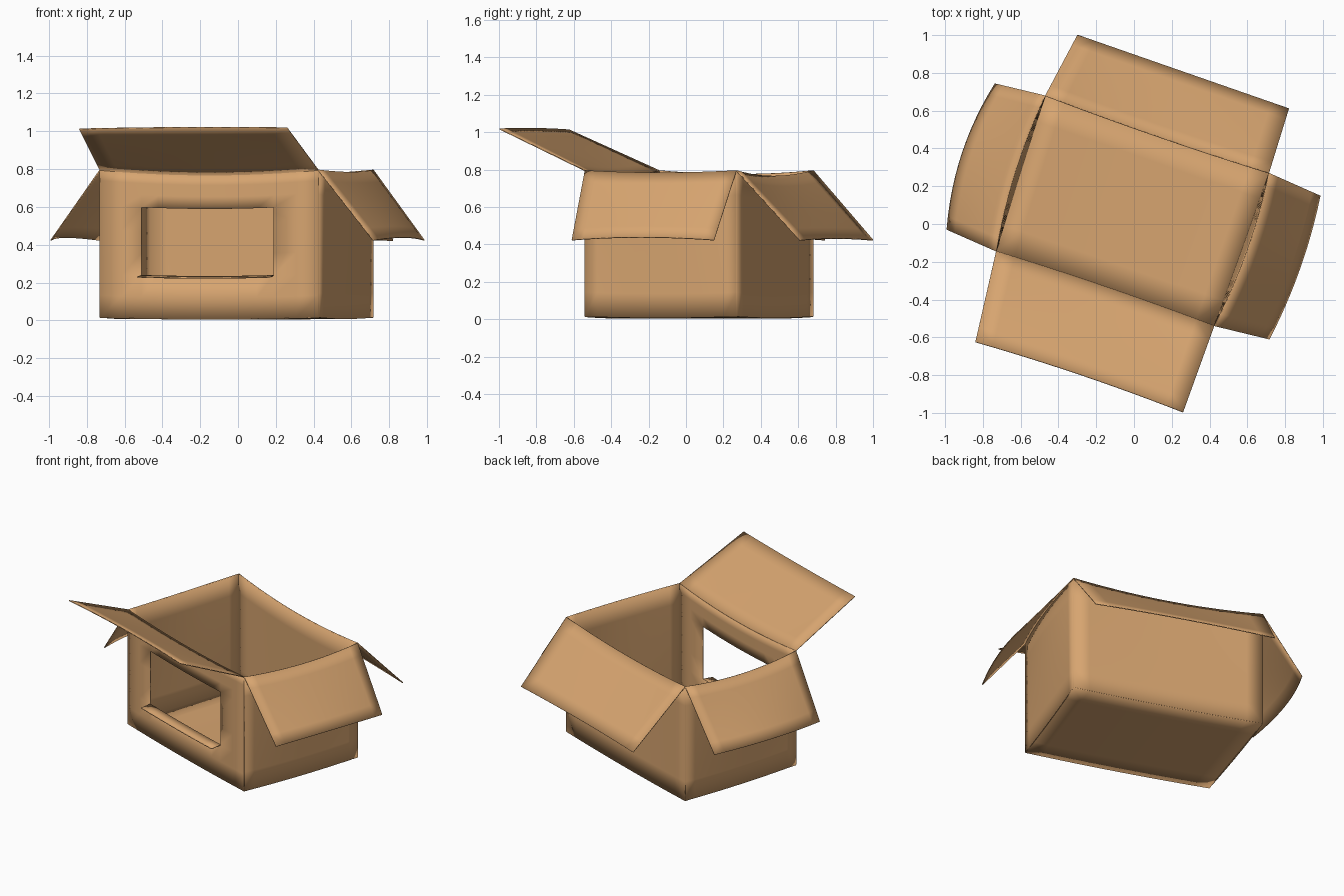
import bpy, bmesh
from mathutils import Vector as V

if "Cube" in bpy.data.objects:
    bpy.data.objects.remove(bpy.data.objects["Cube"])

card = bpy.data.materials.new("tan cardboard")
card.diffuse_color = (0.68, 0.375, 0.162, 1)
card.use_nodes = True
card.node_tree.nodes["Principled BSDF"].inputs["Base Color"].default_value = card.diffuse_color


def curve(p, q, out=(0, 0), sag=0.0):
    """Edge from p to q, bowed in the middle by 'out' sideways and 'sag' downwards."""
    p, q, bow = V(p), V(q), V((out[0], out[1], -sag))
    return lambda u: p.lerp(q, u) + bow * 4 * u * (1 - u)


def sheet(name, low, high, us=None, vs=None, hole=None):
    """Thin card stretched between two edges; hole = (u0, u1, v0, v1)."""
    us = us or [i / 12 for i in range(13)]
    vs = vs or [i / 6 for i in range(7)]
    bm = bmesh.new()
    rows = [[bm.verts.new(low(u).lerp(high(u), v)) for u in us] for v in vs]
    for j in range(len(vs) - 1):
        for i in range(len(us) - 1):
            um, vm = (us[i] + us[i + 1]) / 2, (vs[j] + vs[j + 1]) / 2
            if hole and hole[0] < um < hole[1] and hole[2] < vm < hole[3]:
                continue
            bm.faces.new((rows[j][i], rows[j][i + 1], rows[j + 1][i + 1], rows[j + 1][i]))
    me = bpy.data.meshes.new(name)
    bm.to_mesh(me)
    bm.free()
    ob = bpy.data.objects.new(name, me)
    bpy.context.collection.objects.link(ob)
    me.materials.append(card)
    for f in me.polygons:
        f.use_smooth = True
    me.set_sharp_from_angle(angle=0.6)
    m = ob.modifiers.new("thickness", 'SOLIDIFY')
    m.thickness = 0.006
    m.offset = 0
    return ob


# Box corners (front left, front right, back right, back left)
A, B, C, D = (-.73, -.145), (.425, -.54), (.715, .27), (-.47, .68)
Z0, Z1 = 0.015, 0.795
NF, NR = V((-.33, -.94)), V((.94, -.34))   # outward directions of front and right


def side(p, q, out, sag):
    low = curve((*p, Z0), (*q, Z0), (0, 0), 0.008)
    return low, curve((*p, Z1), (*q, Z1), out, sag)


front = side(A, B, NF * -0.01, 0.027)
right = side(B, C, NR * 0.03, 0.012)
back = side(D, C, NF * 0.01, 0.03)
left = side(A, D, NR * -0.03, 0.02)

# Floor and plain walls
sheet("floor", front[0], back[0])
sheet("right_wall", *right)
sheet("back_wall", *back)
sheet("left_wall", *left)

# Front wall with the window cut out
u0, u1, v0, v1 = 0.19, 0.795, 0.295, 0.765
mid = [u0 + (u1 - u0) * i / 8 for i in range(9)]
sheet("front_wall", *front, us=[0, .1] + mid + [.9, 1],
      vs=[0, .15, v0, .45, .6, v1, .85, .93, 1], hole=(u0, u1, v0, v1))

# Folded lip below the window
sill = lambda u: front[0](u).lerp(front[1](u), v0)
sheet("window_lip", sill, lambda u: sill(u) + V((*(NF * 0.07), -0.008)), us=mid, vs=[0, .5, 1])

# Lid flaps, hinged on the wall tops
sheet("front_flap", front[1], curve((-.84, -.625, 1.012), (.26, -.997, 1.018), NF * -0.014, -.005))
sheet("right_flap", right[1], curve((.715, -.61, .423), (.985, .15, .423), NR * 0.028, -.015))
sheet("back_flap", back[1], curve((-.30, 1.0, .422), (.82, .61, .422), (0, 0), -.01))
sheet("left_flap", left[1], curve((-.99, -.03, .423), (-.735, .743, .423), NR * -0.05, -.015))
